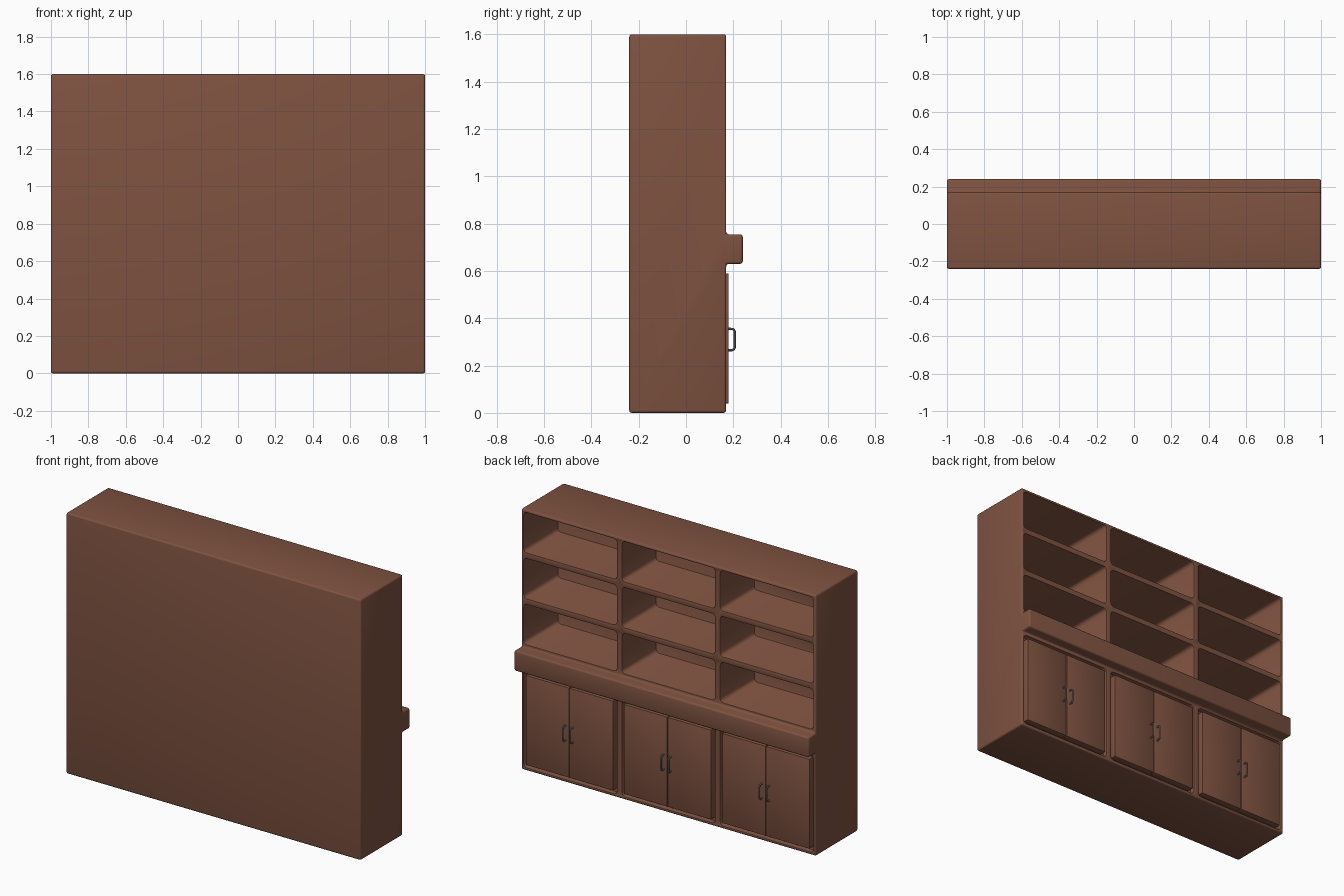
import bpy, bmesh, math
from mathutils import Vector

if "Cube" in bpy.data.objects:
    bpy.data.objects.remove(bpy.data.objects["Cube"], do_unlink=True)


def make_material(name, rgb, rough):
    mat = bpy.data.materials.new(name)
    mat.use_nodes = True
    mat.diffuse_color = (*rgb, 1)
    bsdf = mat.node_tree.nodes["Principled BSDF"]
    bsdf.inputs["Base Color"].default_value = (*rgb, 1)
    bsdf.inputs["Roughness"].default_value = rough
    return mat


WOOD = make_material("brown wood", (0.21, 0.085, 0.052), 0.6)
METAL = make_material("grey metal", (0.2, 0.2, 0.2), 0.4)

FRONT = 0.17          # shelf-side face of the carcass
BACK = -0.24
TOP = 1.6
SLAB_LOW, SLAB_HIGH = 0.63, 0.755
WALL = 0.018
COLUMN = 2 / 3
CENTRES = [-COLUMN, 0, COLUMN]


def finish(bm, name, mat):
    bmesh.ops.recalc_face_normals(bm, faces=bm.faces)
    mesh = bpy.data.meshes.new(name)
    bm.to_mesh(mesh)
    bm.free()
    mesh.materials.append(mat)
    obj = bpy.data.objects.new(name, mesh)
    bpy.context.collection.objects.link(obj)
    return obj


def smooth(obj):
    bpy.ops.object.select_all(action="DESELECT")
    obj.select_set(True)
    bpy.context.view_layer.objects.active = obj
    bpy.ops.object.shade_smooth_by_angle(angle=math.radians(35))


def extrude(bm, points, offset):
    face = bm.faces.new([bm.verts.new(p) for p in points])
    result = bmesh.ops.extrude_face_region(bm, geom=[face], use_keep_orig=True)
    moved = [v for v in result["geom"] if isinstance(v, bmesh.types.BMVert)]
    bmesh.ops.translate(bm, verts=moved, vec=offset)


def rounded_prism(bm, cx, z0, z1, width, y0, y1, radius=0.022, steps=5):
    """Rounded rectangle in the xz plane, extruded along y."""
    points = []
    half = width / 2 - radius
    corners = [(half, z1 - radius), (-half, z1 - radius),
               (-half, z0 + radius), (half, z0 + radius)]
    for i, (x, z) in enumerate(corners):
        for s in range(steps + 1):
            a = math.pi / 2 * (i + s / steps)
            points.append((cx + x + radius * math.cos(a), y0, z + radius * math.sin(a)))
    extrude(bm, points, Vector((0, y1 - y0, 0)))


# Carcass with the projecting counter, from one side profile
profile = [(BACK, 0), (FRONT, 0), (FRONT, SLAB_LOW), (0.24, SLAB_LOW),
           (0.24, SLAB_HIGH), (FRONT, SLAB_HIGH), (FRONT, TOP), (BACK, TOP)]
bm = bmesh.new()
extrude(bm, [(-1, y, z) for y, z in profile], Vector((2, 0, 0)))
bmesh.ops.recalc_face_normals(bm, faces=bm.faces)
bmesh.ops.bevel(bm, geom=bm.edges[:], offset=0.011, segments=3, profile=0.5,
                affect="EDGES", clamp_overlap=True)
cabinet = finish(bm, "cabinet_body", WOOD)

# Openings: three rows of cubbies and a shallow door recess per column
bm = bmesh.new()
row = (TOP - SLAB_HIGH) / 3
for cx in CENTRES:
    width = COLUMN - 2 * WALL
    for r in range(3):
        z = SLAB_HIGH + r * row
        rounded_prism(bm, cx, z + WALL, z + row - WALL, width, FRONT - 0.33, 0.3)
    rounded_prism(bm, cx, WALL, SLAB_LOW - WALL, width, FRONT - 0.03, 0.3)
cutter = finish(bm, "opening_cutter", WOOD)
cutter.hide_render = True

cut = cabinet.modifiers.new("openings", "BOOLEAN")
cut.operation = "DIFFERENCE"
cut.solver = "EXACT"
cut.object = cutter
rim = cabinet.modifiers.new("soft_rims", "BEVEL")
rim.width = 0.004
rim.segments = 2
rim.limit_method = "ANGLE"
rim.angle_limit = math.radians(60)
bpy.context.view_layer.update()
graph = bpy.context.evaluated_depsgraph_get()
carved = bpy.data.meshes.new_from_object(cabinet.evaluated_get(graph))
cabinet.modifiers.clear()
cabinet.data = carved
bpy.data.objects.remove(cutter, do_unlink=True)
smooth(cabinet)


# Pairs of doors
def door(name, cx, side):
    bm = bmesh.new()
    bmesh.ops.create_cube(bm, size=1)
    bmesh.ops.scale(bm, verts=bm.verts, vec=(0.294, 0.042, 0.55))
    bmesh.ops.translate(bm, verts=bm.verts, vec=(cx + side * 0.149, 0.159, 0.315))
    bmesh.ops.bevel(bm, geom=bm.edges[:], offset=0.003, segments=2, profile=0.5,
                    affect="EDGES")
    smooth(finish(bm, name, WOOD))


# Bent-bar handles
def handle(name, x):
    curve = bpy.data.curves.new(name, "CURVE")
    curve.dimensions = "3D"
    curve.bevel_depth = 0.005
    curve.bevel_resolution = 2
    curve.use_fill_caps = True
    spline = curve.splines.new("POLY")
    half = [(0.178, 0.045), (0.195, 0.045), (0.203, 0.041), (0.206, 0.033)]
    path = half + [(y, -z) for y, z in reversed(half)]
    spline.points.add(len(path) - 1)
    for point, (y, z) in zip(spline.points, path):
        point.co = (x, y, 0.31 + z, 1)
    temp = bpy.data.objects.new(name, curve)
    bpy.context.collection.objects.link(temp)
    bpy.context.view_layer.update()
    mesh = bpy.data.meshes.new_from_object(
        temp.evaluated_get(bpy.context.evaluated_depsgraph_get()))
    bpy.data.objects.remove(temp, do_unlink=True)
    mesh.materials.clear()
    mesh.materials.append(METAL)
    obj = bpy.data.objects.new(name, mesh)
    bpy.context.collection.objects.link(obj)
    smooth(obj)


for column, cx in zip(("right", "middle", "left"), CENTRES):
    for side, label in ((-1, "a"), (1, "b")):
        door(f"{column}_door_{label}", cx, side)
        handle(f"{column}_handle_{label}", cx + side * 0.025)
